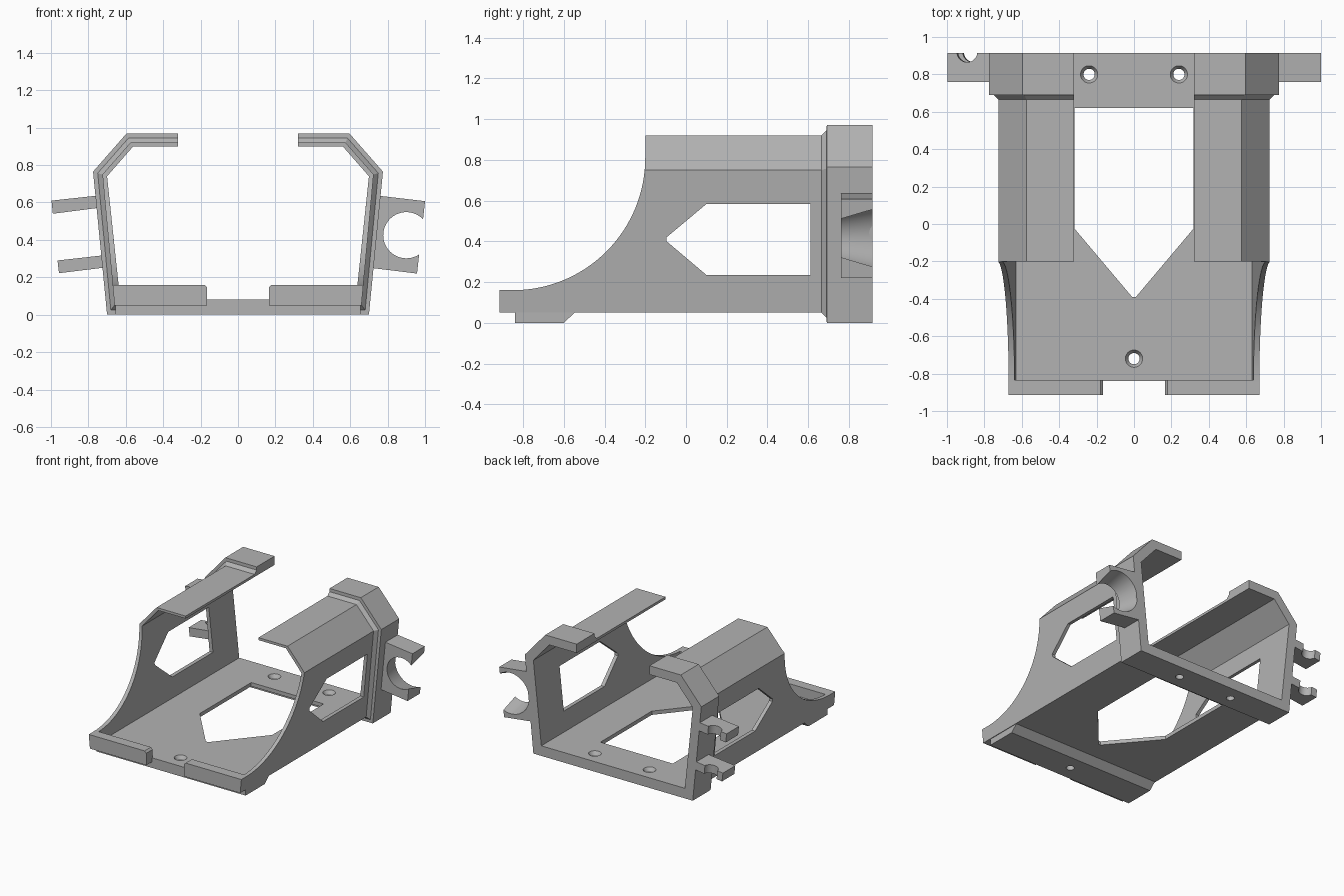
import bpy, bmesh, math
from mathutils import Vector

cube = bpy.data.objects.get("Cube")
if cube:
    bpy.data.objects.remove(cube, do_unlink=True)

grey = bpy.data.materials.new("plain_grey")
grey.use_nodes = True
COLOUR = (0.45, 0.45, 0.45, 1)
grey.diffuse_color = COLOUR
grey.node_tree.nodes["Principled BSDF"].inputs["Base Color"].default_value = COLOUR


def loft(name, rings):
    """Closed solid through equally long rings of 3D points."""
    bm = bmesh.new()
    rows = [[bm.verts.new(p) for p in ring] for ring in rings]
    n = len(rows[0])
    for a, b in zip(rows, rows[1:]):
        for i in range(n):
            j = (i + 1) % n
            bm.faces.new((a[i], a[j], b[j], b[i]))
    bm.faces.new(rows[0])
    bm.faces.new(rows[-1])
    bmesh.ops.recalc_face_normals(bm, faces=bm.faces[:])
    mesh = bpy.data.meshes.new(name)
    bm.to_mesh(mesh)
    bm.free()
    mesh.materials.append(grey)
    obj = bpy.data.objects.new(name, mesh)
    bpy.context.collection.objects.link(obj)
    return obj


def prism(name, points, axis, start, end):
    """Extrude a 2D outline along the given axis."""
    def lift(p, d):
        p = list(p)
        p.insert(axis, d)
        return p
    return loft(name, [[lift(p, d) for p in points] for d in (start, end)])


def turned(name, origin, axis, stations, sides=40):
    """Round solid along an axis; stations are (distance, radius)."""
    axis = Vector(axis).normalized()
    u = axis.orthogonal().normalized()
    v = axis.cross(u)
    turns = [math.tau * i / sides for i in range(sides)]
    return loft(name, [[Vector(origin) + axis * d + (u * math.cos(t) + v * math.sin(t)) * r
                        for t in turns] for d, r in stations])


def select(obj):
    bpy.ops.object.select_all(action='DESELECT')
    obj.select_set(True)
    bpy.context.view_layer.objects.active = obj


def boolean(obj, tools, operation):
    for tool in tools:
        tool.hide_render = True
        mod = obj.modifiers.new("boolean", 'BOOLEAN')
        mod.operation, mod.solver, mod.object = operation, 'EXACT', tool
        select(obj)
        bpy.ops.object.modifier_apply(modifier=mod.name)


def remove(objs):
    for obj in objs:
        bpy.data.objects.remove(obj, do_unlink=True)


# Half sections of the cradle, from roof lip to underside
INNER = [(0.63, 0.08), (0.70, 0.74), (0.56, 0.90), (0.32, 0.90)]
SHELL = [(0.32, 0.92), (0.575, 0.92), (0.725, 0.75), (0.66, 0.05)]
STEP = [(0.32, 0.945), (0.585, 0.945), (0.75, 0.757), (0.68, 0.025)]
BAND = [(0.32, 0.97), (0.595, 0.97), (0.775, 0.765), (0.70, 0.0)]


def section(outer, y):
    half = INNER + outer
    left = [(-x, z) for x, z in reversed(half)]
    return [(x, y, z) for x, z in half + left]


cradle = loft("cradle", [section(SHELL, -0.915), section(SHELL, 0.665),
                         section(STEP, 0.69), section(BAND, 0.691), section(BAND, 0.915)])

# Front foot and the two raised front lips
foot = prism("front_foot", [(-0.84, 0.06), (-0.84, 0), (-0.60, 0), (-0.535, 0.06)], 0, -0.655, 0.655)
lips = []
for side, s in (("left", 1), ("right", -1)):
    outline = [(s * x, z) for x, z in
               [(0.165, 0.05), (0.66, 0.05), (0.668, 0.16), (0.18, 0.16), (0.165, 0.145)]]
    lips.append(prism("front_lip_" + side, outline, 1, -0.915, -0.835))

# Swept cut that shapes the front of the side walls
arc = [(-0.85 + 0.65 * math.cos(t), 0.81 + 0.65 * math.sin(t))
       for t in [math.radians(-90 + 90 * i / 32) for i in range(33)]]
sweep = prism("sweep_cutter", [(-1, 0.16)] + arc + [(-0.2, 1.1), (-1, 1.1)], 0, -1, 1)

# Side windows, floor opening and front notch
windows = prism("window_cutter", [(0.61, 0.235), (0.61, 0.583), (0.10, 0.583),
                                  (-0.095, 0.42), (-0.095, 0.40), (0.10, 0.235)], 0, -1, 1)
opening = prism("opening_cutter", [(0.318, 0.62), (-0.318, 0.62), (-0.318, -0.025),
                                   (-0.01, -0.39), (0.01, -0.39), (0.318, -0.025)], 2, -0.1, 0.3)
notch = prism("notch_cutter", [(-0.165, -1), (0.165, -1), (0.165, -0.84), (-0.165, -0.84)], 2, -0.1, 0.3)

# Countersunk screw holes
holes = [turned("screw_hole_cutter", (x, y, 0), (0, 0, 1),
                [(-0.1, 0.03), (0.055, 0.03), (0.081, 0.047), (0.2, 0.047)], 28)
         for x, y in ((0.24, 0.80), (-0.24, 0.80), (0, -0.72))]

boolean(cradle, [sweep, windows, opening, notch] + holes, 'DIFFERENCE')
boolean(foot, holes[2:], 'DIFFERENCE')

# Right pair of arms, each bitten from behind by a leaning round slot
arms = []
for level, outline in (
        ("upper", [(-0.74, 0.572), (-0.74, 0.638), (-0.997, 0.61), (-0.99, 0.54)]),
        ("lower", [(-0.715, 0.252), (-0.715, 0.318), (-0.965, 0.29), (-0.957, 0.222)])):
    arms.append(prism("right_arm_" + level, outline, 1, 0.76, 0.915))
slot = turned("slot_cutter", (-0.832, 0.92, 0), (-0.097, 0, 1), [(0, 0.055), (0.9, 0.055)])
for arm in arms:
    boolean(arm, [slot], 'DIFFERENCE')

# Left clip with a tapered round seat
clip = prism("left_clip", [(0.715, 0.25), (0.957, 0.22), (1.0, 0.607), (0.745, 0.637)], 1, 0.76, 0.915)
seat = turned("seat_cutter", (0.90, 0, 0.425), (0, 1, 0),
              [(0.70, 0.10), (0.75, 0.121), (0.92, 0.163), (1.0, 0.163)], 56)
boolean(clip, [seat], 'DIFFERENCE')

remove([sweep, windows, opening, notch, slot, seat] + holes)

# Smooth the round cuts, keep the flat panels crisp
for obj in [cradle, foot, clip] + lips + arms:
    select(obj)
    bpy.ops.object.shade_smooth_by_angle(angle=math.radians(20))
